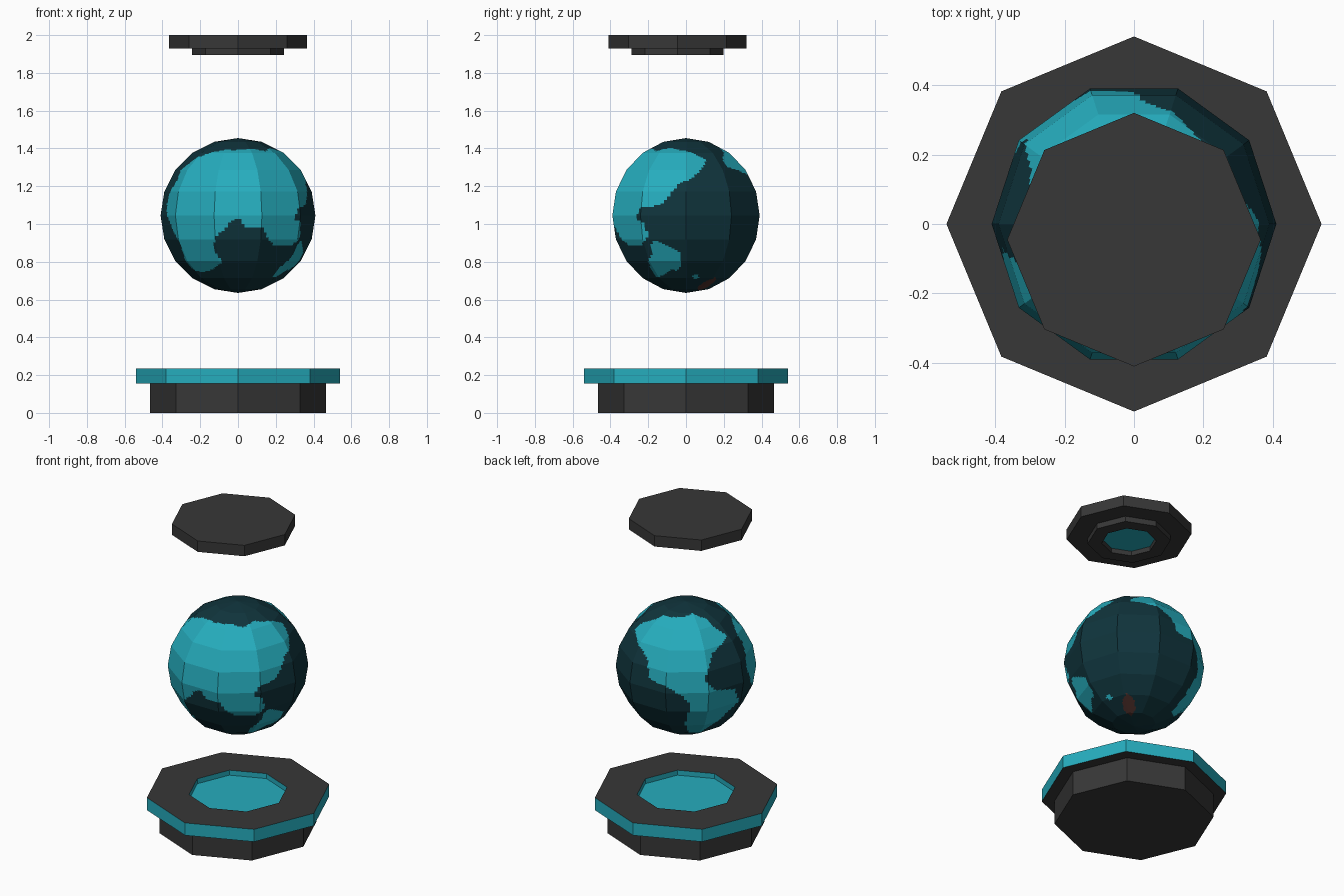
import bpy, bmesh, math
from mathutils import Vector

if "Cube" in bpy.data.objects:
    bpy.data.objects.remove(bpy.data.objects["Cube"])


def material(name, rgb):
    m = bpy.data.materials.new(name)
    m.diffuse_color = (*rgb, 1)
    m.use_nodes = True
    m.node_tree.nodes["Principled BSDF"].inputs["Base Color"].default_value = m.diffuse_color
    return m


MATS = [material("charcoal", (0.038, 0.038, 0.038)),
        material("teal", (0.019, 0.418, 0.515)),
        material("deep_ocean", (0.005, 0.034, 0.045)),
        material("dark_brown", (0.08, 0.03, 0.025))]
CHARCOAL, TEAL, OCEAN, BROWN = range(4)


def lathe(profile, sides, colours):
    """Faceted solid of revolution; one colour index per profile segment."""
    bm = bmesh.new()
    rings = []
    for r, z in profile:
        n = sides if r > 1e-5 else 1
        rings.append([bm.verts.new((r * math.cos(2 * math.pi * i / sides),
                                    r * math.sin(2 * math.pi * i / sides), z))
                      for i in range(n)])
    for lo, hi, col in zip(rings, rings[1:], colours):
        for i in range(sides):
            j = (i + 1) % sides
            corners = [lo[i % len(lo)], lo[j % len(lo)], hi[j % len(hi)], hi[i % len(hi)]]
            f = bm.faces.new(list(dict.fromkeys(corners)))
            f.material_index = col
    bmesh.ops.recalc_face_normals(bm, faces=bm.faces)
    return bm


def finish(bm, name, loc=(0, 0, 0)):
    me = bpy.data.meshes.new(name)
    bm.to_mesh(me)
    bm.free()
    for m in MATS:
        me.materials.append(m)
    ob = bpy.data.objects.new(name, me)
    ob.location = loc
    bpy.context.collection.objects.link(ob)
    return ob


# Base: octagonal foot, wider teal-edged slab, teal recess on top
finish(lathe([(0, 0), (.465, 0), (.465, .155), (.54, .155), (.54, .235),
              (.29, .235), (.29, .203), (0, .203)], 8,
             [CHARCOAL, CHARCOAL, CHARCOAL, TEAL, CHARCOAL, TEAL, TEAL]), "base")

# Ceiling projector: octagonal plate with a small ring and teal lens underneath
finish(lathe([(0, 1.925), (.16, 1.925), (.16, 1.895), (.243, 1.895), (.243, 1.93),
              (.365, 1.93), (.365, 2.0), (0, 2.0)], 8,
             [TEAL] + [CHARCOAL] * 6), "projector_cap", (0, -.045, 0))

# Land outlines in degrees: longitude (0 = front, 90 = right), latitude
OLD_WORLD = [(-72, -3), (-79, 8), (-75, 20), (-70, 29), (-74, 37), (-63, 46), (-48, 52),
             (-34, 58), (2, 60), (27, 61), (44, 58), (65, 63), (95, 56), (114, 48),
             (106, 39), (93, 28), (85, 26), (78, 18), (70, 8), (53, 6), (48, -3),
             (55, -5), (59, -16), (49, -24), (32, -24), (23, -16), (20, -9), (13, -10),
             (5, -9), (1, -2), (-5, -4), (-10, -10), (-18, -16), (-21, -26), (-15, -37),
             (-28, -46), (-45, -49), (-60, -44), (-57, -30), (-53, -20), (-62, -14)]
NEW_WORLD = [(135, 41), (138, 50), (152, 56), (164, 66), (200, 68), (232, 72), (257, 64),
             (258, 55), (269, 43), (254, 37), (243, 33), (236, 23), (231, 11), (240, 1),
             (261, -4), (268, -18), (252, -38), (232, -56), (219, -56), (214, -35),
             (217, -25), (218, -10), (211, -2), (198, 6), (182, 8), (176, 24), (170, 29),
             (158, 34), (150, 37)]
SOUTH_LAND = [(61, -19), (72, -23), (84, -29), (85, -42), (80, -47), (73, -47), (60, -52),
              (48, -53), (51, -38), (58, -31)]
SMALL_ISLE = [(98, -53), (104, -51), (108, -55), (102, -57)]
BROWN_PATCH = [(120, -60), (130, -53), (140, -60), (144, -70), (130, -77), (116, -70)]


def inside(x, y, poly):
    hit = False
    for (x1, y1), (x2, y2) in zip(poly, poly[1:] + poly[:1]):
        if (y1 > y) != (y2 > y) and x < (x2 - x1) * (y - y1) / (y2 - y1) + x1:
            hit = not hit
    return hit


# Globe: faceted 10 x 10 sphere, each flat facet split finely to colour the land
R = .41
lats = [math.radians(-90 + 18 * i) for i in range(11)]
globe = lathe([(R * math.cos(a), R * math.sin(a)) for a in lats], 10, [OCEAN] * 10)
bmesh.ops.subdivide_edges(globe, edges=globe.edges[:], cuts=13, use_grid_fill=True)
for f in globe.faces:
    c = f.calc_center_median()
    lon = math.degrees(math.atan2(c.x, -c.y))
    lon = lon + 360 if lon < -90 else lon
    lat = math.degrees(math.asin(c.z / c.length))
    if any(inside(lon, lat, p) for p in (OLD_WORLD, NEW_WORLD, SOUTH_LAND, SMALL_ISLE)):
        f.material_index = TEAL
    elif inside(lon, lat, BROWN_PATCH):
        f.material_index = BROWN
    else:
        f.material_index = OCEAN
finish(globe, "globe", (0, 0, 1.045))
